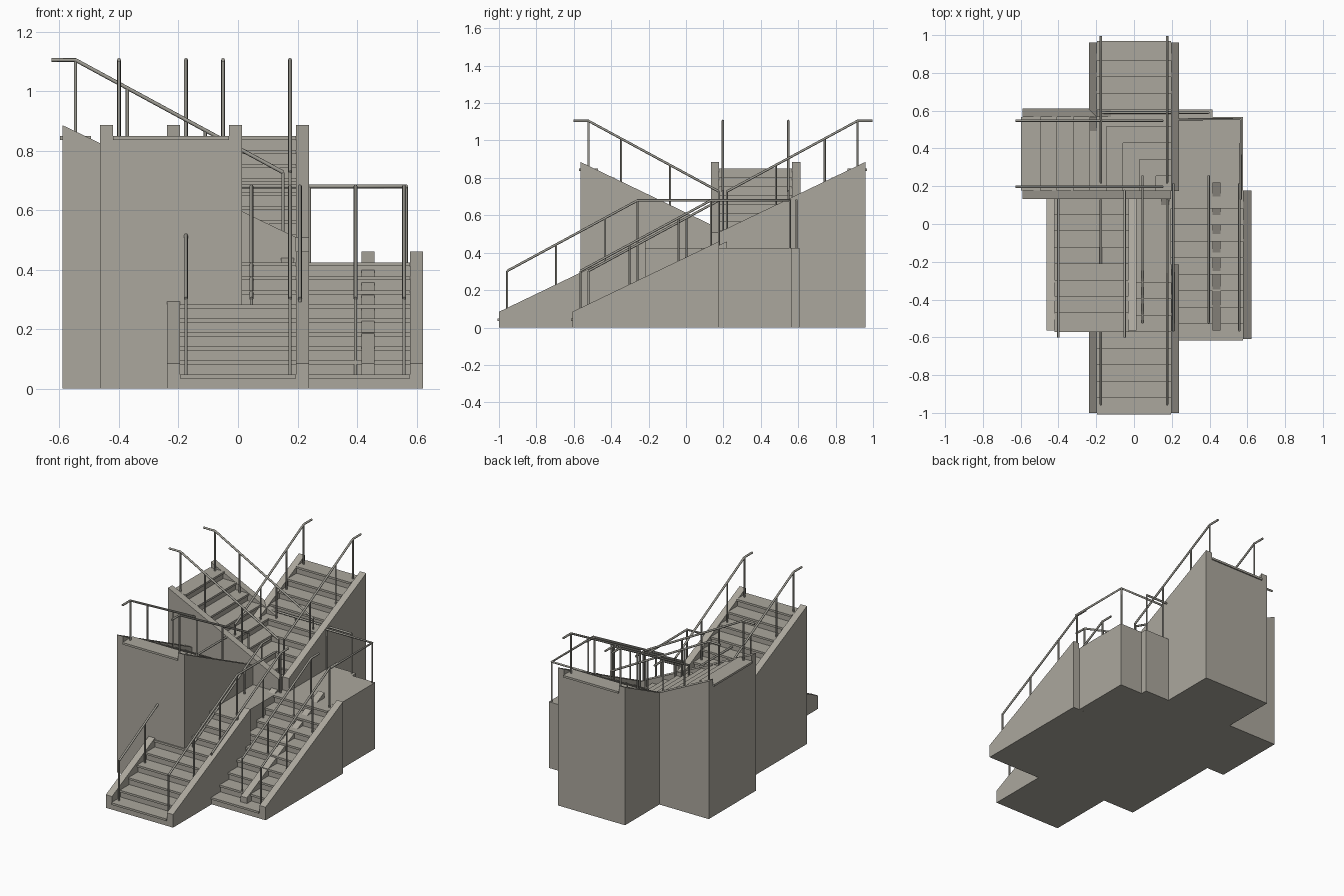
import bpy, bmesh, math
from mathutils import Matrix, Vector

if "Cube" in bpy.data.objects:
    bpy.data.objects.remove(bpy.data.objects["Cube"])

# Shared stair dimensions
RISE, RUN, STEPS = 0.0472, 0.0872, 9
LENGTH = RUN * STEPS
HALF, STRING = 0.195, 0.044        # half tread width, stringer thickness
LEVEL = RISE * STEPS               # landing height
RAIL_H, EXT = 0.255, 0.08          # rail height above tread, top extension
INSET = 0.02

stone = bpy.data.materials.new("warm_grey_concrete")
stone.diffuse_color = (0.41, 0.39, 0.34, 1)
stone.use_nodes = True
stone.node_tree.nodes["Principled BSDF"].inputs["Base Color"].default_value = stone.diffuse_color
metal = bpy.data.materials.new("grey_metal")
metal.diffuse_color = (0.34, 0.33, 0.29, 1)
metal.use_nodes = True
metal.node_tree.nodes["Principled BSDF"].inputs["Base Color"].default_value = metal.diffuse_color


def add_mesh(name, bm, mat, frame):
    bmesh.ops.recalc_face_normals(bm, faces=bm.faces)
    bm.transform(frame)
    me = bpy.data.meshes.new(name)
    bm.to_mesh(me)
    bm.free()
    me.materials.append(mat)
    ob = bpy.data.objects.new(name, me)
    bpy.context.collection.objects.link(ob)
    return ob


def extrude(bm, profile, v0, v1):
    """Extrude a (run, height) profile sideways from v0 to v1."""
    face = bm.faces.new([bm.verts.new((u, v0, z)) for u, z in profile])
    out = bmesh.ops.extrude_face_region(bm, geom=[face])
    verts = [e for e in out["geom"] if isinstance(e, bmesh.types.BMVert)]
    bmesh.ops.translate(bm, verts=verts, vec=(0, v1 - v0, 0))


def tubes(name, paths, radius, frame):
    """Round bars along several point lists, as one curve object."""
    cu = bpy.data.curves.new(name, "CURVE")
    cu.dimensions = "3D"
    cu.bevel_depth, cu.bevel_resolution, cu.use_fill_caps = radius, 2, True
    for pts in paths:
        sp = cu.splines.new("POLY")
        sp.points.add(len(pts) - 1)
        for p, co in zip(sp.points, pts):
            p.co = (*(frame @ Vector(co)), 1)
    cu.materials.append(metal)
    bpy.context.collection.objects.link(bpy.data.objects.new(name, cu))


def flight(name, x, y, angle, base):
    """One flight starting at (x, y), climbing along angle from height base."""
    frame = Matrix.Translation((x, y, 0)) @ Matrix.Rotation(math.radians(angle), 4, "Z")
    # stepped solid body
    prof = [(0, 0)]
    for i in range(STEPS):
        z = base + RISE * (i + 1)
        prof += [(i * RUN, z - 0.002), ((i + 1) * RUN, z - 0.002)]
    prof.append((LENGTH, 0))
    bm = bmesh.new()
    extrude(bm, prof, -HALF, HALF)
    add_mesh(name + "_step_body", bm, stone, frame)
    # tread boards with nosing
    bm = bmesh.new()
    for i in range(STEPS):
        z, u0, u1 = base + RISE * (i + 1), i * RUN - 0.008, (i + 1) * RUN
        if i == STEPS - 1 and base > 0:
            u1 += 0.008
        extrude(bm, [(u0, z - 0.013), (u0, z), (u1, z), (u1, z - 0.013)], -HALF, HALF)
    add_mesh(name + "_treads", bm, stone, frame)
    # side stringers
    bm = bmesh.new()
    side = [(0, 0), (0, base + 0.084), (LENGTH, base + LEVEL + 0.036), (LENGTH, 0)]
    for s in (-1, 1):
        extrude(bm, side, s * HALF, s * (HALF + STRING))
    add_mesh(name + "_stringers", bm, stone, frame)
    # handrails and posts
    rails, posts = [], []
    for v in (INSET - HALF, HALF - INSET):
        def at(step, h):
            return ((step - 0.5) * RUN, v, base + RISE * step + h)
        end = at(STEPS, RAIL_H)
        rails.append([at(1, RAIL_H), end, (end[0] + EXT, v, end[2])])
        posts += [[at(s, -0.005), at(s, RAIL_H)] for s in (1, 4, 7, 9)]
    tubes(name + "_handrails", rails, 0.0065, frame)
    tubes(name + "_rail_posts", posts, 0.0055, frame)


def landing(name, x0, x1, y0, y1):
    bm = bmesh.new()
    extrude(bm, [(x0, 0), (x0, LEVEL), (x1, LEVEL), (x1, 0)], y0, y1)
    add_mesh(name + "_landing", bm, stone, Matrix())


def landing_rail(name, path, posts):
    top = LEVEL + RAIL_H
    tubes(name + "_landing_rail", [[(x, y, top) for x, y in path]], 0.0065, Matrix())
    if posts:
        tubes(name + "_landing_posts",
              [[(x, y, LEVEL - 0.005), (x, y, top)] for x, y in posts], 0.0055, Matrix())


# Straight stair with a middle landing
flight("straight_lower", 0, -1.0, 90, 0)
landing("straight", -HALF, HALF, -1.0 + LENGTH, 0.175)
flight("straight_upper", 0, 0.175, 90, LEVEL)
for side, x in (("left", -0.175), ("right", 0.175)):
    landing_rail("straight_" + side, [(x, -0.26), (x, 0.131)], [])

# Quarter-turn stair: up the right side, then towards the left
flight("quarter_lower", 0.383, -0.608, 90, 0)
landing("quarter", 0.188, 0.578, 0.177, 0.567)
flight("quarter_upper", 0.195, 0.372, 180, LEVEL)
landing_rail("quarter", [(0.565, 0.13), (0.565, 0.555), (0.235, 0.555)],
             [(0.565, 0.555), (0.24, 0.555)])

# Half-turn stair: up the middle right, back along the left
flight("half_lower", 0.22, -0.565, 90, 0)
landing("half", -0.42, 0.415, 0.22, 0.607)
flight("half_upper", -0.225, 0.22, 270, LEVEL)
landing_rail("half", [(-0.395, 0.59), (0.395, 0.59)], [(-0.395, 0.59), (0, 0.59), (0.395, 0.59)])
